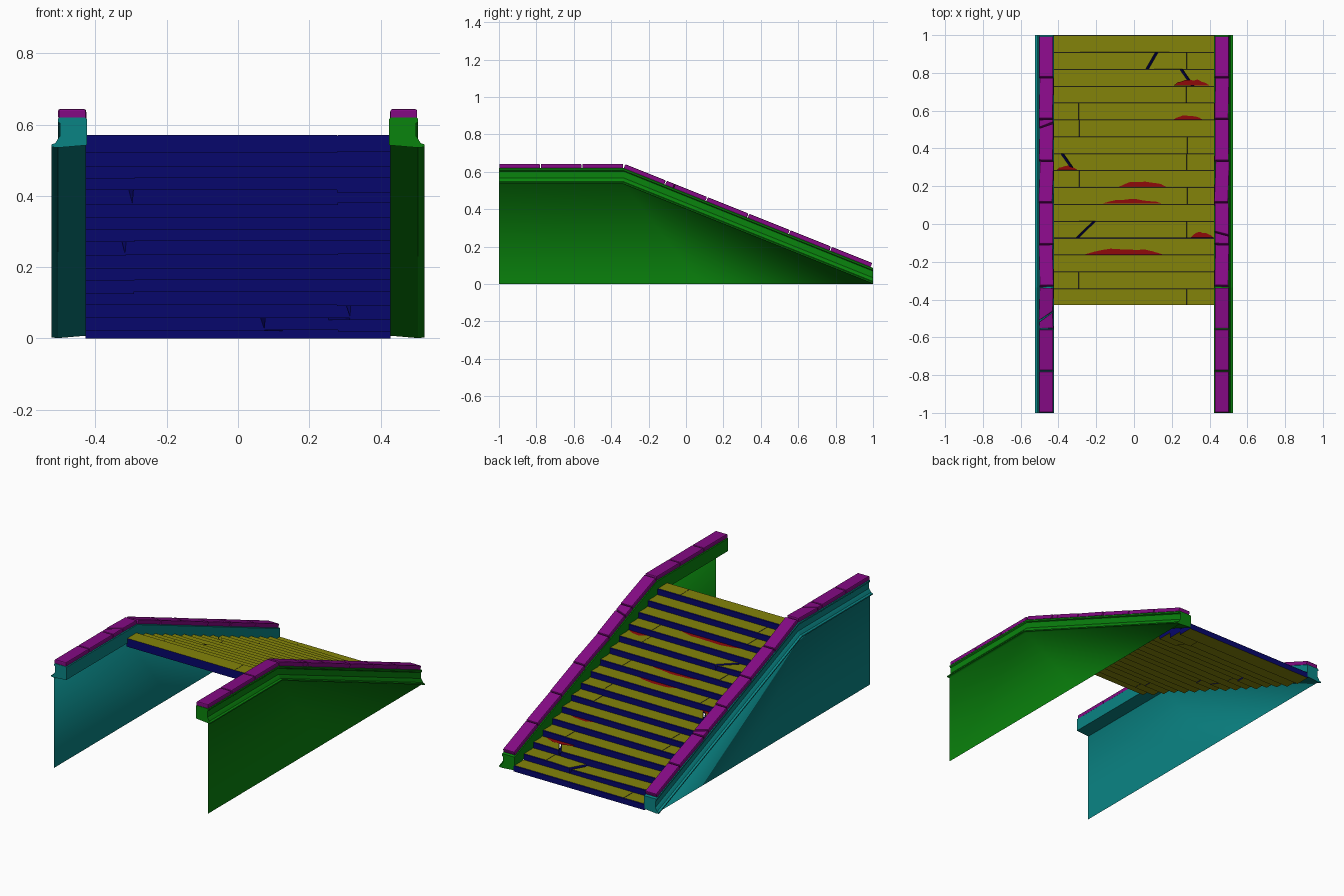
import bpy, bmesh, math, random
from mathutils import Matrix, Vector

if "Cube" in bpy.data.objects:
    bpy.data.objects.remove(bpy.data.objects["Cube"])

random.seed(4)


def material(name, rgb):
    m = bpy.data.materials.new(name)
    m.diffuse_color = (*rgb, 1)
    m.use_nodes = True
    m.node_tree.nodes["Principled BSDF"].inputs["Base Color"].default_value = m.diffuse_color
    return m


TOP = material("board_top", (0.23, 0.23, 0.003))
SIDE = material("board_side", (0.002, 0.002, 0.15))
CHIP = material("chipped_wood", (0.28, 0.003, 0.003))
CAP = material("cap_stone", (0.23, 0.003, 0.23))
GREEN = material("right_wall", (0.003, 0.23, 0.004))
CYAN = material("left_wall", (0.003, 0.23, 0.23))


def finish(name, bm, *mats, recalc=True):
    if recalc:
        bmesh.ops.recalc_face_normals(bm, faces=bm.faces)
    me = bpy.data.meshes.new(name)
    bm.to_mesh(me)
    bm.free()
    for m in mats:
        me.materials.append(m)
    ob = bpy.data.objects.new(name, me)
    bpy.context.collection.objects.link(ob)
    return ob


def loft(bm, rings):
    """Join closed rings of points and cap both ends; returns the side faces."""
    vr = [[bm.verts.new(p) for p in r] for r in rings]
    n = len(vr[0])
    sides = [bm.faces.new((a[i], a[(i + 1) % n], b[(i + 1) % n], b[i]))
             for a, b in zip(vr, vr[1:]) for i in range(n)]
    bm.faces.new(vr[0])
    bm.faces.new(vr[-1])
    return sides


# Stair boards: sixteen rows, some split by seams or slanted cracks
N, HALF, Y0, ZTOP = 16, 0.428, -0.43, 0.571
RUN, RISE = (1 - Y0) / N, ZTOP / N
# row: (crack x at inner edge, crack x at outer edge, sag)
CRACKS = {4: (-0.30, -0.21, 0.006), 8: (-0.32, -0.38, 0.003),
          13: (0.31, 0.25, 0.008), 14: (0.07, 0.12, 0.010)}


def board(bm, row, left, right, sag_l=0.0, sag_r=0.0, lean_l=0.0, lean_r=0.0):
    """left/right = x at the inner and outer edge; lean slopes a broken end."""
    y0, y1 = Y0 + row * RUN, Y0 + (row + 1) * RUN
    z1 = ZTOP - row * RISE
    z0 = max(z1 - RISE - random.uniform(0.010, 0.020), 0)   # uneven undersides
    b = 0.003
    xs = [(left[0], y0, 1), (right[0], y0, -1), (right[1], y1, -1), (left[1], y1, 1)]

    def ring(z, inset, lean, sag):
        out = []
        for x, y, s in xs:
            yy = y if y == y0 else y - inset
            drop = (sag_l if s > 0 else sag_r) * sag
            shift = -lean_l if s > 0 else lean_r
            out.append((x + s * inset * 0.3 + shift * lean, yy, max(z - drop, 0)))
        return out

    for f in loft(bm, [ring(z0, 0, 1, 0), ring(z1 - b, 0, 0, 1), ring(z1, b, 0, 1)]):
        f.material_index = 1


bm = bmesh.new()
for row in range(N):
    seam = (0.28 if row % 3 == 0 and row < 15 else -0.29) + random.uniform(-0.003, 0.003)
    if row in CRACKS:
        a, c, sag = CRACKS[row]
        g = 0.007
        board(bm, row, (-HALF, -HALF), (a - g, c - g), 0, sag, 0, 0.012)
        if a < 0.2:
            board(bm, row, (a + g, c + g), (0.28, 0.28), sag * 0.4, 0, 0.004, 0)
            board(bm, row, (0.28, 0.28), (HALF, HALF))
        else:
            board(bm, row, (a + g, c + g), (HALF, HALF), sag * 0.4, 0, 0.004, 0)
    else:
        tilt = random.uniform(0, 0.003)
        board(bm, row, (-HALF, -HALF), (seam, seam), 0, tilt)
        board(bm, row, (seam, seam), (HALF, HALF), tilt * 0.3, 0)
finish("stair_boards", bm, TOP, SIDE)

# Chipped edges: thin ragged patches along the inner edge of a tread
bm = bmesh.new()
for row, xa, xb, depth in [(3, -0.26, 0.15, 0.036), (4, 0.30, 0.42, 0.032),
                           (6, -0.17, 0.15, 0.026), (7, -0.08, 0.17, 0.034),
                           (8, -0.41, -0.30, 0.026), (11, 0.21, 0.36, 0.026),
                           (13, 0.21, 0.40, 0.036)]:
    y, z = Y0 + row * RUN + 0.001, ZTOP - row * RISE + 0.0015
    k = 9
    pts = [(xa, y, z), (xb, y, z)]
    for i in range(k - 1, 0, -1):
        t = i / k
        h = depth * math.sin(math.pi * t) ** 0.7 * random.uniform(0.7, 1.0)
        pts.append((xa + (xb - xa) * t, y + h, z))
    bm.faces.new([bm.verts.new(p) for p in pts])
finish("chipped_edges", bm, CHIP)

# Side walls: a moulded rail that follows the stairs, with a thin panel below
PATH = [(-1.0, 0.62), (-0.335, 0.62), (1.0, 0.086)]
RAIL = [(0.424, -0.078), (0.424, -0.004), (0.428, 0), (0.501, 0), (0.505, -0.004),
        (0.505, -0.012), (0.499, -0.017), (0.499, -0.052), (0.505, -0.060),
        (0.512, -0.072), (0.523, -0.076), (0.523, -0.083), (0.505, -0.085)]
LEDGE = 11      # profile segment that belongs to the panel


def path_z(y):
    (_, za), (yb, zb), (yc, zc) = PATH
    return za if y <= yb else zb + (y - yb) / (yc - yb) * (zc - zb)


for s, side, mat in ((1, "right", GREEN), (-1, "left", CYAN)):
    bm = bmesh.new()
    faces = loft(bm, [[(s * x, y, z + dz) for x, dz in RAIL] for y, z in PATH])
    bmesh.ops.delete(bm, geom=[faces[LEDGE], faces[LEDGE + len(RAIL)]], context='FACES_ONLY')
    finish(side + "_rail", bm, mat)

    # panel and the underside of the moulding, softly shaded together
    bm = bmesh.new()
    lip, top = [[bm.verts.new((s * RAIL[k][0], y, z + RAIL[k][1])) for y, z in PATH]
                for k in (LEDGE, LEDGE + 1)]
    low = [bm.verts.new((s * 0.505, y, 0)) for y in (-1, 0.08)]
    for loop in ((low[0], low[1], top[1], top[0]), (low[1], top[2], top[1]),
                 (top[0], top[1], lip[1], lip[0]), (top[1], top[2], lip[2], lip[1])):
        f = bm.faces.new(loop if s > 0 else loop[::-1])
        f.smooth = True
    finish(side + "_wall_panel", bm, mat, recalc=False)


# Cap stones: nine per side, slightly shifted, a few broken across
def stone(bm, side, ya, yb, cut_a=0.0, cut_b=0.0, yaw=0.0):
    yc = (ya + yb) / 2
    pitch = 0 if yc < PATH[1][0] else math.atan2(PATH[2][1] - PATH[1][1], PATH[2][0] - PATH[1][0])
    half = (yb - ya) / 2 / math.cos(pitch) - 0.003
    m = (Matrix.Translation((side * 0.465, yc, path_z(yc)))
         @ Matrix.Rotation(pitch, 4, 'X') @ Matrix.Rotation(yaw, 4, 'Z'))
    w, h, b = 0.037, 0.023, 0.005

    def ring(z, i):
        pts = [(-w + i, -half - cut_a + i), (w - i, -half + cut_a + i),
               (w - i, half + cut_b - i), (-w + i, half - cut_b - i)]
        return [m @ Vector((x, y, z)) for x, y in pts]

    loft(bm, [ring(0, 0), ring(h - b, 0), ring(h - b * 0.3, b * 0.3), ring(h, b)])


EDGES = ([-1 + i * 0.665 / 3 for i in range(3)]
         + [-0.335 + i * 1.325 / 6 for i in range(7)])
# stone index: (position of the break along it, slant)
BROKEN = {1: {4: (0.25, -0.010)}, -1: {2: (0.3, 0.025), 6: (0.85, 0.014)}}
for s, side in ((1, "right"), (-1, "left")):
    bm = bmesh.new()
    for i, (a, b) in enumerate(zip(EDGES, EDGES[1:])):
        yaw = random.uniform(-0.035, 0.035) if 1 < i < 8 else 0
        if i in BROKEN[s]:
            t, slant = BROKEN[s][i]
            c = a + (b - a) * t
            stone(bm, s, a, c, 0, slant, yaw)
            stone(bm, s, c, b, slant, 0, -yaw)
        else:
            stone(bm, s, a, b, yaw=yaw)
    finish(side + "_cap_stones", bm, CAP)
